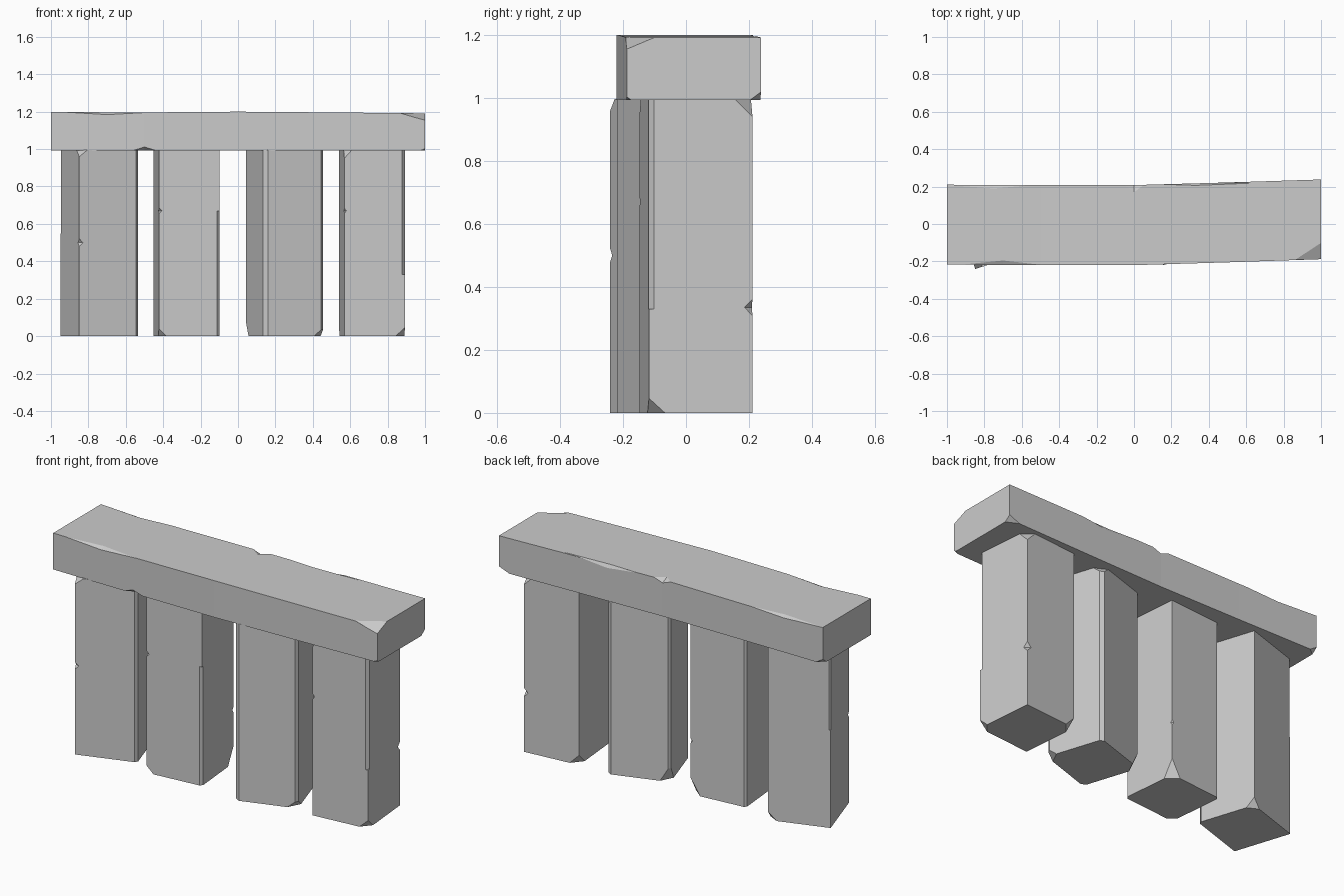
import bpy, bmesh, math
from mathutils import Matrix, Vector

start = bpy.data.objects.get("Cube")
if start:
    bpy.data.objects.remove(start, do_unlink=True)

stone = bpy.data.materials.new("grey_stone")
stone.use_nodes = True
GREY = (0.6, 0.6, 0.6, 1)
stone.diffuse_color = GREY
stone.node_tree.nodes["Principled BSDF"].inputs["Base Color"].default_value = GREY


def to_object(name, bm):
    bmesh.ops.recalc_face_normals(bm, faces=bm.faces)
    mesh = bpy.data.meshes.new(name)
    bm.to_mesh(mesh)
    bm.free()
    mesh.materials.append(stone)
    obj = bpy.data.objects.new(name, mesh)
    bpy.context.collection.objects.link(obj)
    return obj


def carve(obj, bm):
    """Subtract a temporary cutter from a stone."""
    cutter = to_object("cutter", bm)
    cutter.hide_render = True
    mod = obj.modifiers.new("chip", 'BOOLEAN')
    mod.operation, mod.solver, mod.object = 'DIFFERENCE', 'EXACT', cutter
    graph = bpy.context.evaluated_depsgraph_get()
    result = bpy.data.meshes.new_from_object(obj.evaluated_get(graph))
    obj.modifiers.clear()
    obj.data = result
    bpy.data.objects.remove(cutter, do_unlink=True)


def chip(obj, centre, radii):
    """Diamond cutter: knocks off a corner or nicks an edge."""
    bm = bmesh.new()
    bmesh.ops.create_uvsphere(bm, u_segments=4, v_segments=2, radius=1)
    bmesh.ops.transform(bm, verts=bm.verts, matrix=Matrix.Translation(centre)
                        @ Matrix.Diagonal((*radii, 1)))
    carve(obj, bm)


def edge_strip(obj, x, y, z0, z1, r):
    """Diamond prism cutter: bevels part of an upright edge."""
    bm = bmesh.new()
    bmesh.ops.create_cone(bm, cap_ends=True, segments=4, radius1=r, radius2=r,
                          depth=z1 - z0,
                          matrix=Matrix.Translation((x, y, (z0 + z1) / 2)))
    carve(obj, bm)


TOP = 0.996
CORNERS = [(-1, -1), (1, -1), (1, 1), (-1, 1)]


def post(name, x, y, turn, half, bevels, chips, strips=()):
    # upright block with its own bevel on each edge
    corners = [Vector((sx * half[0], sy * half[1])) for sx, sy in CORNERS]
    pts = []
    for i, here in enumerate(corners):
        if bevels[i]:
            for other in (corners[i - 1], corners[(i + 1) % 4]):
                pts.append(here + (other - here).normalized() * bevels[i])
        else:
            pts.append(here)
    bm = bmesh.new()
    base = bm.faces.new([bm.verts.new((p.x, p.y, 0)) for p in pts])
    up = bmesh.ops.extrude_face_region(bm, geom=[base])["geom"]
    bmesh.ops.translate(bm, vec=(0, 0, TOP),
                        verts=[v for v in up if isinstance(v, bmesh.types.BMVert)])
    obj = to_object(name, bm)
    # weathered chips, centred just outside the edges
    ox, oy = half[0] + 0.002, half[1] + 0.002
    for sx, sy, z, r, rz in chips:
        chip(obj, (sx * ox, sy * oy, z), (r, r, rz))
    for sx, sy, z0, z1, r in strips:
        edge_strip(obj, sx * ox, sy * oy, z0, z1, r)
    obj.location = (x, y, 0)
    obj.rotation_euler.z = math.radians(turn)


# Posts, in order along x
post("post_right_outer", -0.74, -0.035, 18, (0.167, 0.162), (0, 0.015, 0, 0),
     [(-1, -1, 0.5, 0.025, 0.025), (-1, -1, TOP, 0.05, 0.04),
      (1, 1, 0, 0.05, 0.05)],
     [(-1, 1, 0.55, 1.05, 0.012)])
post("post_right_inner", -0.275, -0.035, 5.2, (0.163, 0.162), (0, 0, 0, 0.012),
     [(-1, -1, 0, 0.045, 0.045), (-1, -1, 0.67, 0.02, 0.02),
      (1, 1, 0, 0.06, 0.1), (1, 1, 0.3, 0.015, 0.02)],
     [(1, -1, -0.05, 0.67, 0.018)])
post("post_left_inner", 0.249, -0.02, 18, (0.168, 0.162), (0.021, 0.015, 0.018, 0.012),
     [(1, -1, 0, 0.06, 0.05), (-1, 1, 0, 0.06, 0.1),
      (1, 1, TOP, 0.06, 0.05), (-1, -1, TOP, 0.03, 0.02)])
post("post_left_outer", 0.716, 0.032, 5.2, (0.163, 0.165), (0, 0, 0, 0),
     [(1, -1, 0, 0.055, 0.05), (1, 1, 0.335, 0.03, 0.03),
      (1, 1, TOP, 0.06, 0.06), (-1, -1, TOP, 0.045, 0.05),
      (-1, -1, 0.67, 0.015, 0.02), (-1, 1, 0, 0.06, 0.06)],
     [(1, -1, 0.33, 1.05, 0.02)])

# Lintel: slightly bent beam, each section is x, front y, back y, top z
SECTIONS = [(-1, -0.217, 0.21, 1.198), (-0.5, -0.22, 0.208, 1.196),
            (0, -0.22, 0.208, 1.2), (0.5, -0.205, 0.222, 1.196),
            (1, -0.188, 0.238, 1.191)]
BOTTOM = 0.993
bm = bmesh.new()
rings = [[bm.verts.new(p) for p in ((x, f, BOTTOM), (x, b, BOTTOM), (x, b, t), (x, f, t))]
         for x, f, b, t in SECTIONS]
for a, b in zip(rings, rings[1:]):
    for i in range(4):
        j = (i + 1) % 4
        bm.faces.new((a[i], a[j], b[j], b[i]))
bm.faces.new(rings[0])
bm.faces.new(rings[-1])
lintel = to_object("lintel", bm)

# Broken corners, edge nicks and long worn edges of the lintel
for centre, radii in [
        ((1.002, -0.19, 1.193), (0.14, 0.095, 0.04)),
        ((1.002, 0.24, 0.991), (0.08, 0.04, 0.03)),
        ((1.002, -0.19, 0.991), (0.03, 0.02, 0.015)),
        ((-1.002, 0.212, 0.991), (0.05, 0.04, 0.03)),
        ((-0.5, -0.222, 0.991), (0.07, 0.03, 0.022)),
        ((-0.7, -0.221, 1.199), (0.28, 0.03, 0.016)),
        ((-0.75, 0.211, 1.199), (0.3, 0.025, 0.014)),
        ((0.0, 0.21, 1.202), (0.06, 0.045, 0.022)),
        ((0.33, 0.218, 1.198), (0.34, 0.012, 0.02))]:
    chip(lintel, centre, radii)
